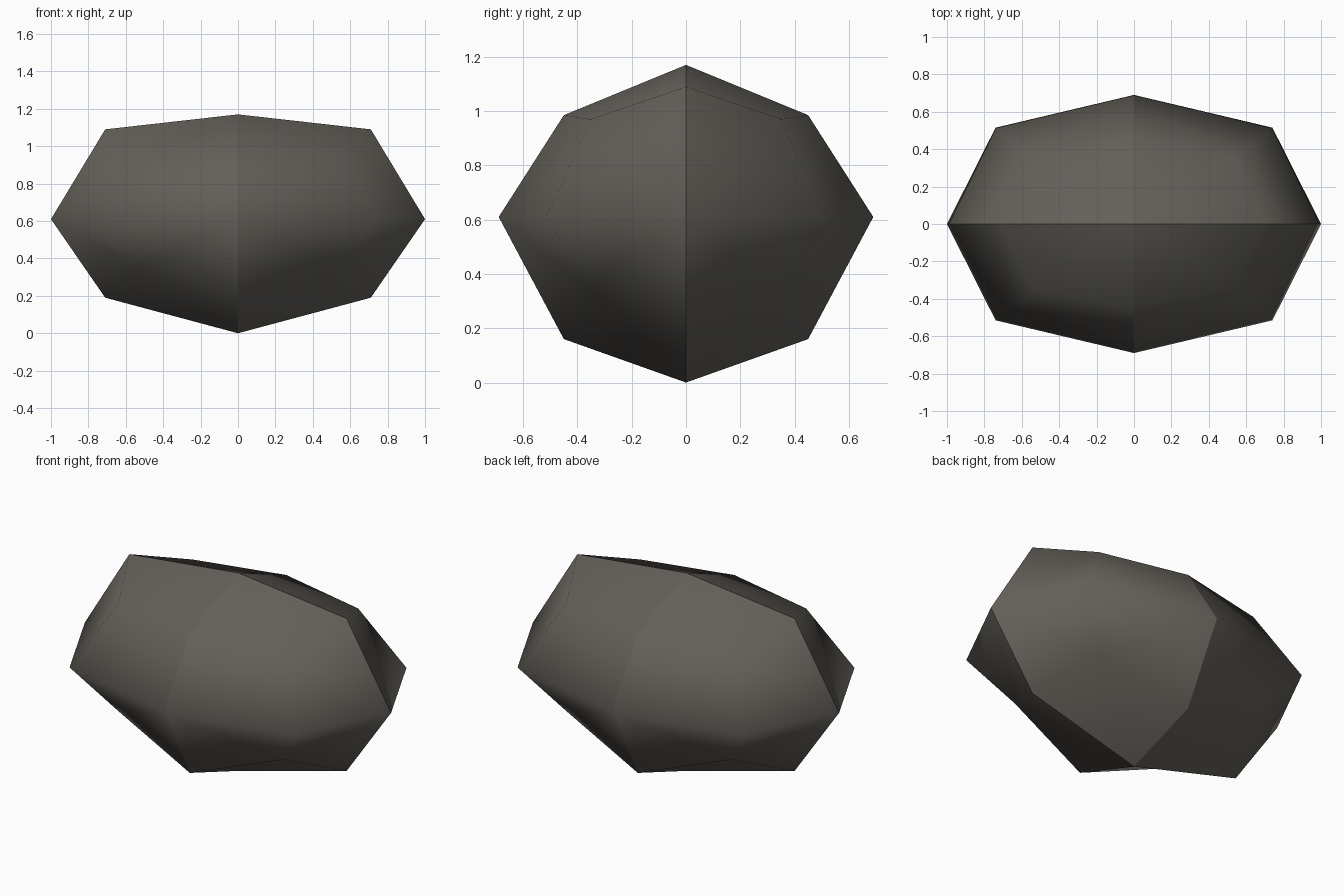
import bpy
import bmesh

if "Cube" in bpy.data.objects:
    bpy.data.objects.remove(bpy.data.objects["Cube"])

# One stone-grey colour
stone = bpy.data.materials.new("dark_stone")
stone.diffuse_color = (0.125, 0.115, 0.10, 1.0)
stone.use_nodes = True
stone.node_tree.nodes["Principled BSDF"].inputs["Base Color"].default_value = stone.diffuse_color

MID, TOP = 0.61, 1.17

# Quarter of a faceted boulder (x >= 0, y >= 0)
points = {
    "side": (1.0, 0, MID),
    "back": (0, 0.69, MID),
    "corner": (0.74, 0.515, MID),
}
# per half: pole height, side rim, back rim, rounded corner heights
halves = {
    "upper": (TOP, 1.09, 0.985, 0.97),
    "lower": (0.0, 0.19, 0.16, 0.345),
}

bm = bmesh.new()
base = {name: bm.verts.new(co) for name, co in points.items()}

for name, (pole_z, side_z, back_z, corner_z) in halves.items():
    pole = bm.verts.new((0, 0, pole_z))
    side_rim = bm.verts.new((0.71, 0, side_z))
    back_rim = bm.verts.new((0, 0.45, back_z))
    bevel = bm.verts.new((0.54, 0.35, corner_z))
    # each quad starts at its face centre so it folds towards the corner
    quads = [
        (pole, side_rim, bevel, back_rim),
        (base["side"], base["corner"], bevel, side_rim),
        (base["back"], back_rim, bevel, base["corner"]),
    ]
    for quad in quads:
        face = bm.faces.new(quad)
        face.smooth = True
        if name == "lower":
            face.normal_flip()

mesh = bpy.data.meshes.new("boulder")
bm.to_mesh(mesh)
bm.free()
mesh.materials.append(stone)

boulder = bpy.data.objects.new("boulder", mesh)
bpy.context.collection.objects.link(boulder)

# Mirror unmerged, which keeps the shading creases along both centre planes
mirror = boulder.modifiers.new("four_quarters", 'MIRROR')
mirror.use_axis = (True, True, False)
mirror.use_mirror_merge = False
